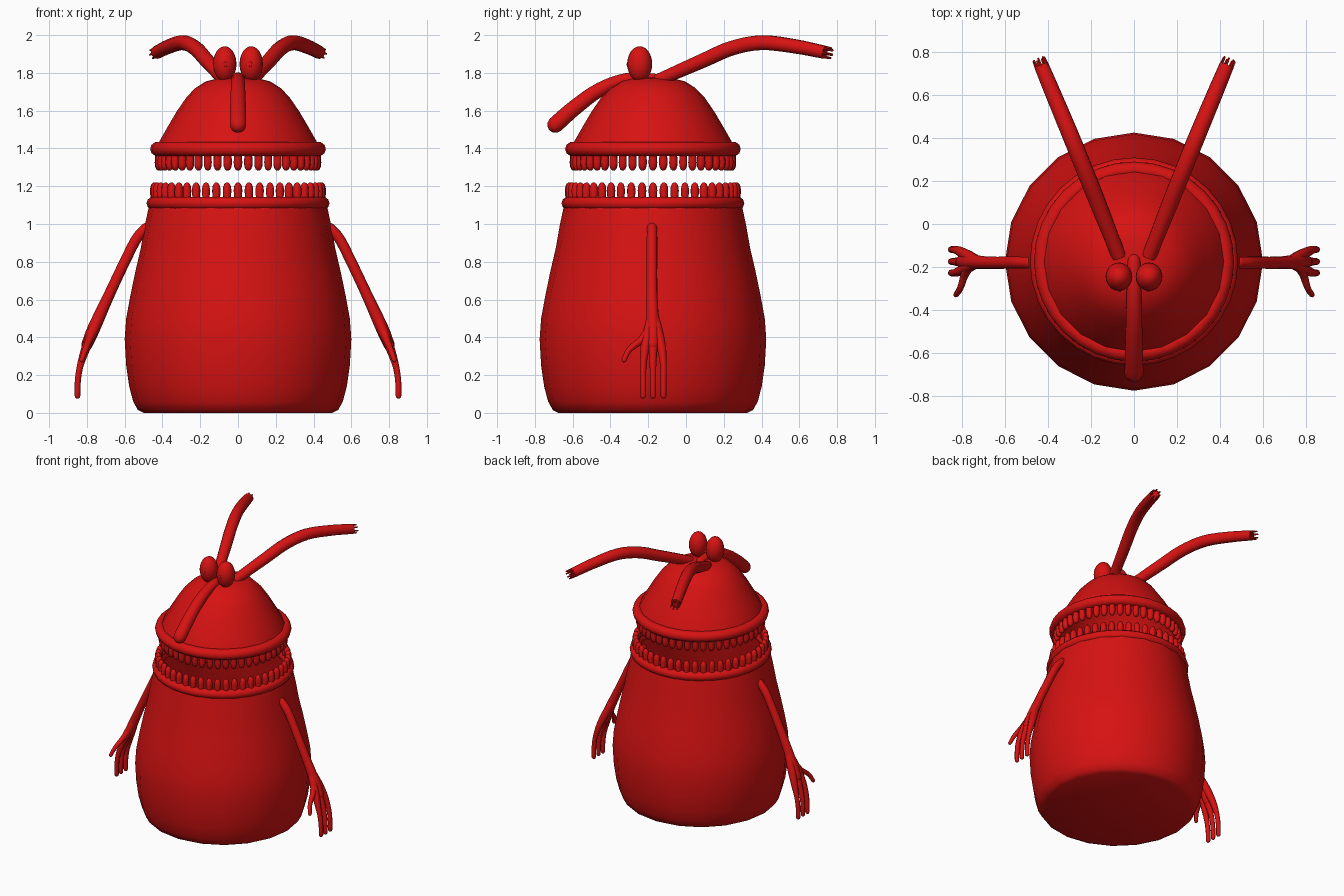
import bpy, bmesh, math
from mathutils import Vector, Matrix

if "Cube" in bpy.data.objects:
    bpy.data.objects.remove(bpy.data.objects["Cube"])

CY = -0.175  # body axis in y

red = bpy.data.materials.new("red")
red.use_nodes = True
colour = (0.68, 0.006, 0.006, 1)
red.diffuse_color = colour
red.node_tree.nodes["Principled BSDF"].inputs["Base Color"].default_value = colour


def finish(bm, name, angle=50):
    bmesh.ops.recalc_face_normals(bm, faces=bm.faces)
    mesh = bpy.data.meshes.new(name)
    bm.to_mesh(mesh)
    bm.free()
    obj = bpy.data.objects.new(name, mesh)
    bpy.context.collection.objects.link(obj)
    mesh.materials.append(red)
    bpy.ops.object.select_all(action="DESELECT")
    obj.select_set(True)
    bpy.context.view_layer.objects.active = obj
    bpy.ops.object.shade_smooth_by_angle(angle=math.radians(angle))
    return obj


def bridge(bm, rings, closed=False):
    pairs = list(zip(rings, rings[1:]))
    if closed:
        pairs.append((rings[-1], rings[0]))
    for a, b in pairs:
        n = len(a)
        for i in range(n):
            j = (i + 1) % n
            bm.faces.new((a[i], a[j], b[j], b[i]))


def lathe(bm, profile, sides, mat=Matrix(), closed=False, cap_start=False, cap_end=False):
    rings = []
    for r, z in profile:
        rings.append([bm.verts.new(mat @ Vector((r * math.cos(t), r * math.sin(t), z)))
                      for t in (2 * math.pi * i / sides for i in range(sides))])
    bridge(bm, rings, closed)
    if cap_start:
        bm.faces.new(rings[0])
    if cap_end:
        bm.faces.new(rings[-1])


def spline(points, steps):
    # Catmull-Rom through points given as (x, y, z, radius)
    p = [Vector(q) for q in points]
    p = [2 * p[0] - p[1]] + p + [2 * p[-1] - p[-2]]
    out = []
    for a, b, c, d in zip(p, p[1:], p[2:], p[3:]):
        for s in range(steps):
            t = s / steps
            out.append(0.5 * (2 * b + (c - a) * t + (2 * a - 5 * b + 4 * c - d) * t * t
                              + (3 * b - a - 3 * c + d) * t ** 3))
    return out + [p[-2]]


def tube(bm, points, sides=12, steps=4, round_end=True):
    path = spline(points, steps)
    if round_end:
        # hemispherical tips at both ends
        for _ in range(2):
            end, r = path[-1].copy(), path[-1].w
            d = (end.xyz - path[-2].xyz).normalized()
            for k in (0.35, 0.7, 0.95):
                q = end.xyz + d * r * math.sin(k * math.pi / 2)
                path.append(Vector((*q, r * math.cos(k * math.pi / 2))))
            path.reverse()
    rings = []
    normal = None
    for i, q in enumerate(path):
        d = (path[min(i + 1, len(path) - 1)].xyz - path[max(i - 1, 0)].xyz).normalized()
        normal = d.orthogonal() if normal is None else normal - d * normal.dot(d)
        normal.normalize()
        side = d.cross(normal)
        rings.append([bm.verts.new(q.xyz + q.w * (normal * math.cos(t) + side * math.sin(t)))
                      for t in (2 * math.pi * k / sides for k in range(sides))])
    bridge(bm, rings)
    bm.faces.new(rings[0])
    bm.faces.new(rings[-1])


axis = Matrix.Translation((0, CY, 0))

# Hollow barrel body with a closed base
bm = bmesh.new()
lathe(bm, [(0.5, 0), (0.53, 0.015), (0.555, 0.06), (0.576, 0.14), (0.592, 0.25), (0.6, 0.39),
           (0.592, 0.5), (0.57, 0.62), (0.543, 0.75), (0.515, 0.87), (0.492, 1.0), (0.468, 1.11)],
      20, axis, cap_start=True)
finish(bm, "body")

# Domed head, open underneath
bm = bmesh.new()
lathe(bm, [(0.43, 1.4), (0.415, 1.44), (0.375, 1.51), (0.325, 1.595), (0.27, 1.675),
           (0.225, 1.72), (0.17, 1.755), (0.1, 1.772), (0.03, 1.776)], 20, axis, cap_end=True)
finish(bm, "head")

# Rounded lips
for name, major, minor, z in (("lower_lip", 0.45, 0.034, 1.11), ("upper_lip", 0.427, 0.038, 1.397)):
    bm = bmesh.new()
    ring = [(major + minor * math.cos(a), z + minor * math.sin(a))
            for a in (2 * math.pi * i / 10 for i in range(10))]
    lathe(bm, ring, 32, axis, closed=True)
    finish(bm, name)

# Rows of peg teeth
TEETH = 48
peg = [(0.02, 0), (0.023, 0.05), (0.021, 0.07), (0.015, 0.085), (0.006, 0.092)]
for name, radius, z, up in (("lower_teeth", 0.443, 1.127, 1), ("upper_teeth", 0.418, 1.375, -1)):
    bm = bmesh.new()
    for i in range(TEETH):
        mat = (axis @ Matrix.Rotation(2 * math.pi * i / TEETH, 4, "Z")
               @ Matrix.Translation((radius, 0, z)) @ Matrix.Diagonal((1, 1, up, 1)))
        lathe(bm, peg, 8, mat, cap_start=True, cap_end=True)
    finish(bm, name)

# Drooping nose
bm = bmesh.new()
tube(bm, [(0, -0.17, 1.768, 0.03), (0, -0.31, 1.766, 0.035), (0, -0.455, 1.712, 0.039),
          (0, -0.59, 1.615, 0.043), (0, -0.69, 1.527, 0.045)])
finish(bm, "nose")


def arm_x(z):
    # sideways position of the forearm and hand at a height
    line = [(0.07, 0.85), (0.2, 0.848), (0.3, 0.822), (0.45, 0.762), (0.63, 0.68)]
    for (z0, x0), (z1, x1) in zip(line, line[1:]):
        if z <= z1:
            return x0 + (x1 - x0) * (z - z0) / (z1 - z0)
    return line[-1][1]


for side, s in (("left", 1), ("right", -1)):
    # Eye with a small pupil bead
    bm = bmesh.new()
    for pos, size in (((s * 0.07, -0.245, 1.847), (0.062, 0.066, 0.094)),
                      ((s * 0.066, -0.309, 1.845), (0.009, 0.005, 0.015))):
        bmesh.ops.create_uvsphere(bm, u_segments=20, v_segments=12, radius=1,
                                  matrix=Matrix.Translation(pos) @ Matrix.Diagonal((*size, 1)))
    finish(bm, side + "_eye")

    # Antenna with a ring of short prongs at its tip
    bm = bmesh.new()
    tube(bm, [(s * 0.07, -0.15, 1.76, 0.034), (s * 0.165, 0.09, 1.865, 0.039),
              (s * 0.225, 0.24, 1.93, 0.04), (s * 0.29, 0.4, 1.96, 0.04),
              (s * 0.365, 0.58, 1.94, 0.038), (s * 0.43, 0.735, 1.909, 0.035)], round_end=False)
    tip = Vector((s * 0.43, 0.735, 1.909))
    d = Vector((s * 0.38, 0.9, -0.18)).normalized()
    u = d.orthogonal().normalized()
    v = d.cross(u)
    for k in range(7):
        a = 2 * math.pi * k / 7
        base = tip + 0.028 * (u * math.cos(a) + v * math.sin(a))
        tube(bm, [(*(base - d * 0.01), 0.007), (*(base + d * 0.032), 0.005)], sides=6, steps=1)
    finish(bm, side + "_antenna")

    # Arm, palm, three fingers and a thumb
    bm = bmesh.new()
    tube(bm, [(s * 0.485, CY - 0.005, 0.98, 0.027), (s * 0.535, CY - 0.005, 0.925, 0.028),
              (s * 0.59, CY - 0.005, 0.82, 0.028), (s * 0.68, CY - 0.005, 0.63, 0.029),
              (s * 0.762, CY, 0.45, 0.034), (s * 0.8, CY, 0.36, 0.03)])
    for spread in (-0.052, 0, 0.056):
        pts = [(0.52, 0.1, 0.024), (0.42, 0.5, 0.028), (0.33, 0.85, 0.023),
               (0.24, 1, 0.017), (0.16, 1, 0.016), (0.09, 1, 0.015)]
        tube(bm, [(s * arm_x(z), CY + spread * f, z, r) for z, f, r in pts], sides=8, steps=3)
    thumb = [(0.44, -0.02, 0.024), (0.385, -0.062, 0.02), (0.355, -0.102, 0.017),
             (0.325, -0.132, 0.015), (0.28, -0.153, 0.013)]
    tube(bm, [(s * arm_x(z), CY + y, z, r) for z, y, r in thumb], sides=8, steps=3)
    finish(bm, side + "_arm")
